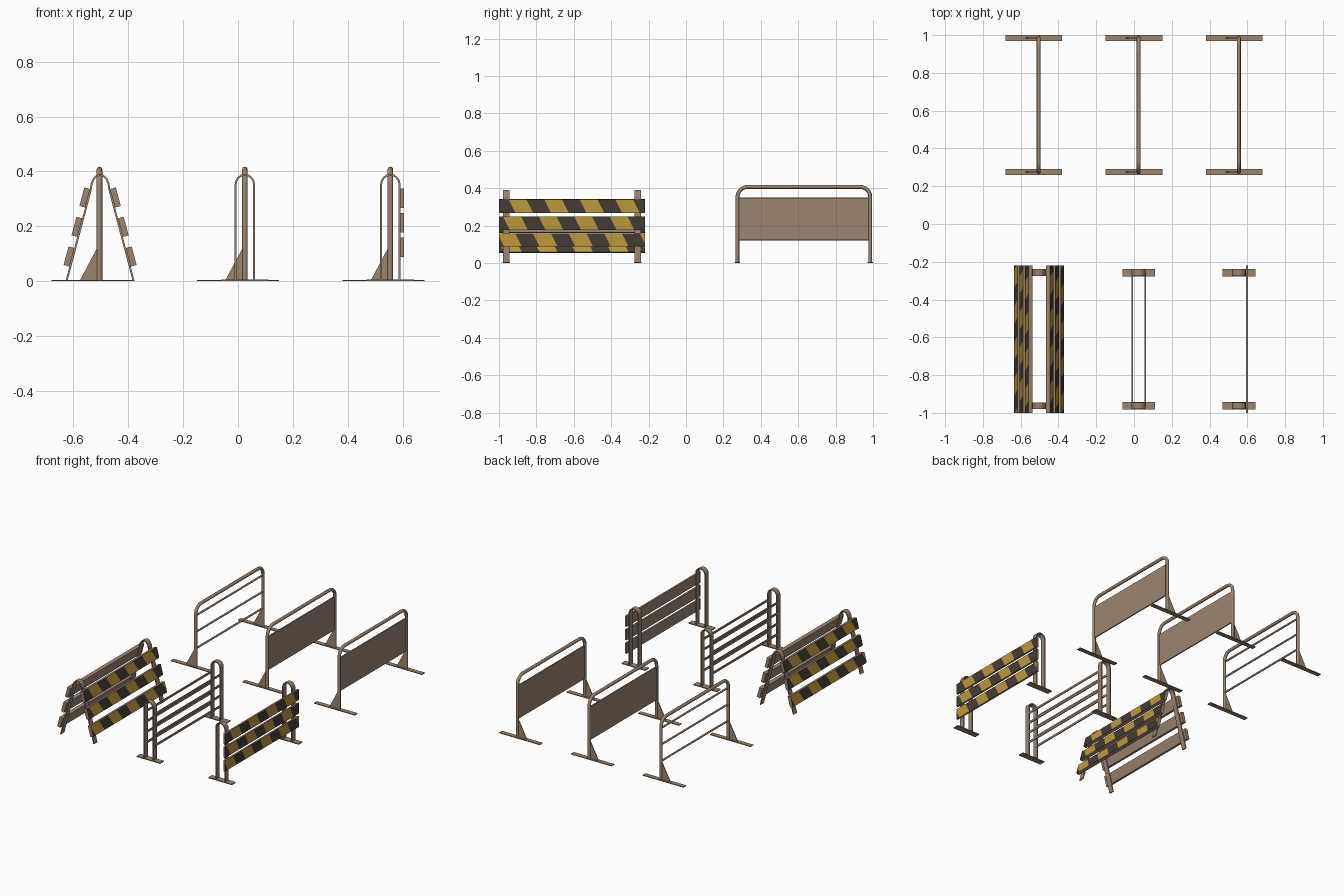
import bpy, bmesh, math
from mathutils import Matrix, Vector

if "Cube" in bpy.data.objects:
    bpy.data.objects.remove(bpy.data.objects["Cube"])


def material(name, rgb):
    m = bpy.data.materials.new(name)
    m.diffuse_color = (*rgb, 1)
    m.use_nodes = True
    m.node_tree.nodes["Principled BSDF"].inputs["Base Color"].default_value = m.diffuse_color
    return m


BROWN = material("dull_brown_metal", (0.33, 0.235, 0.165))
YELLOW = material("warning_yellow", (0.50, 0.32, 0.045))
BLACK = material("warning_black", (0.058, 0.046, 0.034))


def finish(bm, name, mats=(BROWN,)):
    bmesh.ops.recalc_face_normals(bm, faces=bm.faces)
    me = bpy.data.meshes.new(name)
    bm.to_mesh(me)
    bm.free()
    for m in mats:
        me.materials.append(m)
    ob = bpy.data.objects.new(name, me)
    bpy.context.collection.objects.link(ob)
    return ob


def cube(size, centre=(0, 0, 0)):
    bm = bmesh.new()
    bmesh.ops.create_cube(bm, size=1, matrix=Matrix.Translation(centre) @ Matrix.Diagonal((*size, 1)))
    return bm


def box(name, x0, x1, y0, y1, z0, z1):
    return finish(cube((x1 - x0, y1 - y0, z1 - z0),
                       ((x0 + x1) / 2, (y0 + y1) / 2, (z0 + z1) / 2)), name)


def extrude_xz(name, pts, y0, y1):
    """Outline in x/z pulled along y."""
    bm = bmesh.new()
    face = bm.faces.new([bm.verts.new((x, y0, z)) for x, z in pts])
    new = bmesh.ops.extrude_face_region(bm, geom=[face])["geom"]
    verts = [v for v in new if isinstance(v, bmesh.types.BMVert)]
    bmesh.ops.translate(bm, vec=(0, y1 - y0, 0), verts=verts)
    return finish(bm, name)


def tube(name, pts, radius):
    """Round bar swept along a path, turned into a smooth mesh."""
    cu = bpy.data.curves.new(name, "CURVE")
    cu.dimensions = "3D"
    cu.bevel_depth = radius
    cu.bevel_resolution = 2
    cu.use_fill_caps = True
    sp = cu.splines.new("POLY")
    sp.points.add(len(pts) - 1)
    for p, co in zip(sp.points, pts):
        p.co = (*co, 1)
    cu.materials.append(BROWN)
    ob = bpy.data.objects.new(name, cu)
    bpy.context.collection.objects.link(ob)
    bpy.ops.object.select_all(action="DESELECT")
    ob.select_set(True)
    bpy.context.view_layer.objects.active = ob
    bpy.ops.object.convert(target="MESH")
    bpy.ops.object.shade_smooth_by_angle(angle=math.radians(50))


# ---- striped board: slanted cuts, outer (+x) face coloured by stripe number
SLANT, HALF = 0.5, 0.095


def striped_board(name, thick, height, matrix, phase):
    length = 0.78
    bm = cube((thick, length, height))
    normal = Vector((0, 1, SLANT))
    for i in range(-6, 7):
        bmesh.ops.bisect_plane(bm, geom=bm.verts[:] + bm.edges[:] + bm.faces[:],
                               plane_co=(0, i * HALF + phase, 0), plane_no=normal)
    bm.normal_update()
    for f in bm.faces:
        c = f.calc_center_median()
        if f.normal.x > 0.9:
            f.material_index = 1 + math.floor((c.y + SLANT * c.z - phase) / HALF) % 2
    bm.transform(matrix)
    finish(bm, name, (BROWN, YELLOW, BLACK))


# ---- back row: tubular hurdles with gusseted feet
Y0, Y1, TOP, R, BEND = 0.275, 0.985, 0.407, 0.0105, 0.055


def hurdle(tag, x, panel):
    path = [(x, Y0, 0.003)]
    for cy, start in ((Y0 + BEND, 180), (Y1 - BEND, 90)):
        for i in range(7):
            a = math.radians(start - 15 * i)
            path.append((x, cy + BEND * math.cos(a), TOP - BEND + BEND * math.sin(a)))
    path.append((x, Y1, 0.003))
    tube(tag + "_frame", path, R)
    for side, y in (("near", Y0), ("far", Y1)):
        box(f"{tag}_{side}_foot", x - 0.175, x + 0.125, y - 0.015, y + 0.015, 0, 0.005)
        extrude_xz(f"{tag}_{side}_gusset", [(x - 0.07, 0.005), (x, 0.005), (x, 0.12), (x - 0.009, 0.12)],
                   y - 0.0025, y + 0.0025)
    if panel:
        box(tag + "_panel", x - 0.004, x + 0.004, Y0 + 0.005, Y1 - 0.005, 0.123, 0.345)
    else:
        for i, z in enumerate((0.125, 0.235, 0.345)):
            tube(f"{tag}_rail_{i}", [(x, Y0, z), (x, Y1, z)], 0.006)


hurdle("rail_hurdle", -0.505, False)
hurdle("middle_panel_hurdle", 0.025, True)
hurdle("right_panel_hurdle", 0.555, True)

# ---- front row: bent flat-strip end frames
ENDS = (("near", -0.962), ("far", -0.257))


def arch_strip(name, cx, y, foot, shoulder, zs, top, thick=0.007, width=0.035):
    """Inverted U or A strip: foot and shoulder are half widths."""
    def side(t):
        pts = [(foot - t, 0.0)]
        for i in range(9):
            a = math.pi * i / 8
            pts.append(((shoulder - t) * math.cos(a), zs + (top - t - zs) * math.sin(a)))
        return pts + [(t - foot, 0.0)]
    pts = side(0) + side(thick)[::-1]
    extrude_xz(name, [(cx + px, pz) for px, pz in pts], y - width / 2, y + width / 2)


YC = -0.61
# A-frame barrier with three boards on each slope
AX, TILT = -0.5025, math.radians(15)
for side, y in ENDS:
    arch_strip(f"a_frame_{side}_legs", AX, y, 0.126, 0.037, 0.335, 0.391)
for s, label in ((0, "right"), (1, "left")):
    for i, z in enumerate((0.09, 0.198, 0.305)):
        offset = 0.126 - z * math.tan(TILT) + 0.0115
        m = (Matrix.Translation((AX, YC, 0)) @ Matrix.Rotation(math.pi * s, 4, "Z")
             @ Matrix.Translation((offset, 0, z)) @ Matrix.Rotation(-TILT, 4, "Y"))
        striped_board(f"a_frame_{label}_board_{i}", 0.022, 0.07, m, 0.03 * i)


# Upright frames on foot plates
def upright(tag, x):
    for side, y in ENDS:
        box(f"{tag}_{side}_foot", x - 0.087, x + 0.087, y - 0.02, y + 0.02, 0, 0.006)
        arch_strip(f"{tag}_{side}_arch", x, y, 0.037, 0.037, 0.353, 0.391)


# Open barrier with thin rails on both sides
BX = 0.025
upright("rail_barrier", BX)
for label, s in (("left", -1), ("right", 1)):
    for i, z in enumerate((0.10, 0.17, 0.24, 0.31)):
        xc = BX + s * 0.0345
        box(f"rail_barrier_{label}_rail_{i}", xc - 0.003, xc + 0.003,
            ENDS[0][1], ENDS[1][1], z - 0.007, z + 0.007)

# Board barrier with three striped boards on its right side
CX = 0.555
upright("board_barrier", CX)
for i, z in enumerate((0.123, 0.213, 0.303)):
    striped_board(f"board_barrier_board_{i}", 0.012, 0.071,
                  Matrix.Translation((CX + 0.043, YC, z)), 0.03 * i)
